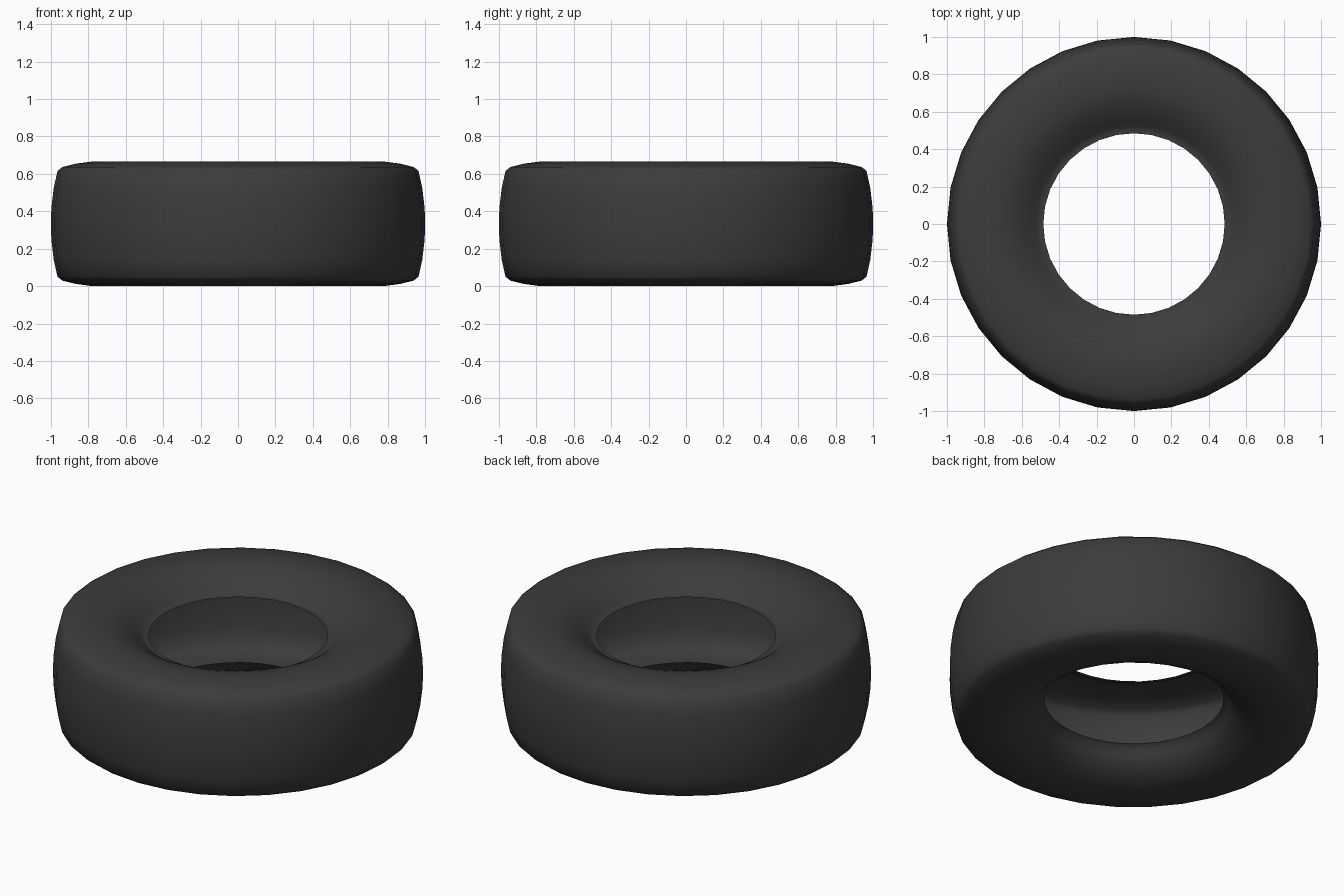
import bpy, bmesh, math

cube = bpy.data.objects.get("Cube")
if cube:
    bpy.data.objects.remove(cube, do_unlink=True)

SIDES = 32

# Dark rubber
rubber = bpy.data.materials.new("dark_rubber")
rubber.use_nodes = True
colour = (0.045, 0.045, 0.045, 1)
rubber.diffuse_color = colour
rubber.node_tree.nodes["Principled BSDF"].inputs["Base Color"].default_value = colour

# Cross-section (radius, height): lower bead, sidewall, tread, sidewall, upper bead
profile = [
    (0.485, 0.165), (0.505, 0.155), (0.525, 0.115), (0.55, 0.08), (0.60, 0.045),
    (0.65, 0.022), (0.70, 0.008), (0.78, 0.0), (0.87, 0.012), (0.94, 0.03),
    (0.965, 0.05), (0.985, 0.14), (0.998, 0.25), (1.0, 0.333), (0.998, 0.416),
    (0.985, 0.526), (0.965, 0.616), (0.94, 0.636), (0.87, 0.654), (0.78, 0.666),
    (0.70, 0.658), (0.65, 0.642), (0.60, 0.617), (0.55, 0.583), (0.525, 0.563),
    (0.505, 0.552), (0.485, 0.553),
]

# Hollow tyre shell, open around the inside
bm = bmesh.new()
rings = []
for r, z in profile:
    angles = [math.tau * i / SIDES for i in range(SIDES)]
    rings.append([bm.verts.new((r * math.cos(a), r * math.sin(a), z)) for a in angles])
for low, high in zip(rings, rings[1:]):
    for i in range(SIDES):
        j = (i + 1) % SIDES
        bm.faces.new((low[i], low[j], high[j], high[i])).smooth = True

mesh = bpy.data.meshes.new("tyre")
bm.to_mesh(mesh)
bm.free()
mesh.materials.append(rubber)
tyre = bpy.data.objects.new("tyre", mesh)
bpy.context.collection.objects.link(tyre)
